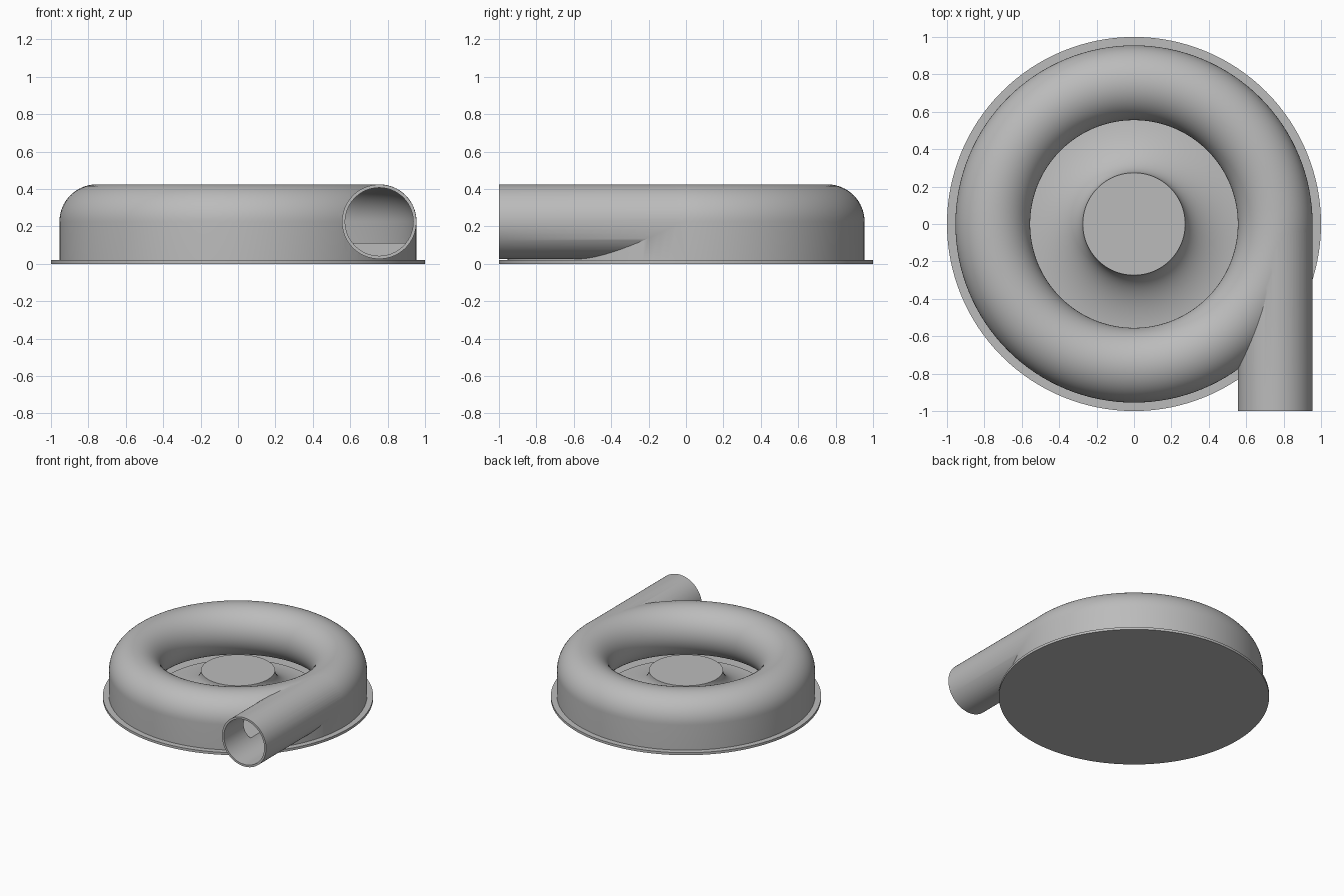
import bpy, math

if "Cube" in bpy.data.objects:
    bpy.data.objects.remove(bpy.data.objects["Cube"])

grey = bpy.data.materials.new("plain_grey")
grey.use_nodes = True
COLOUR = (0.5, 0.5, 0.5, 1)
grey.diffuse_color = COLOUR
grey.node_tree.nodes["Principled BSDF"].inputs["Base Color"].default_value = COLOUR

TUBE_R, TUBE_Z = 0.755, 0.225    # centre line of the scroll
SIDES = 128


def finish(ob):
    bpy.ops.object.select_all(action='DESELECT')
    ob.select_set(True)
    bpy.context.view_layer.objects.active = ob
    bpy.ops.object.shade_smooth_by_angle(angle=math.radians(30))


def lathe(name, profile, closed):
    """Spin (radius, height) points about z; open profiles start and end on the axis."""
    verts, rings = [], []
    for r, z in profile:
        n = SIDES if r > 0 else 1
        rings.append([len(verts) + i for i in range(n)])
        for i in range(n):
            a = math.tau * i / SIDES
            verts.append((r * math.cos(a), r * math.sin(a), z))
    faces = []
    pairs = list(zip(rings, rings[1:])) + ([(rings[-1], rings[0])] if closed else [])
    for p, q in pairs:
        for i in range(SIDES):
            j = (i + 1) % SIDES
            if len(p) == 1:
                faces.append((p[0], q[j], q[i]))
            elif len(q) == 1:
                faces.append((p[i], p[j], q[0]))
            else:
                faces.append((p[i], p[j], q[j], q[i]))
    mesh = bpy.data.meshes.new(name)
    mesh.from_pydata(verts, [], faces)
    mesh.materials.append(grey)
    ob = bpy.data.objects.new(name, mesh)
    bpy.context.collection.objects.link(ob)
    bpy.context.view_layer.objects.active = ob
    ob.select_set(True)
    bpy.ops.object.mode_set(mode='EDIT')
    bpy.ops.mesh.select_all(action='SELECT')
    bpy.ops.mesh.normals_make_consistent(inside=False)
    bpy.ops.object.mode_set(mode='OBJECT')
    ob.select_set(False)
    return ob


def pipe(name, radius, y0, y1):
    bpy.ops.mesh.primitive_cylinder_add(
        vertices=96, radius=radius, depth=y1 - y0,
        location=(TUBE_R, (y0 + y1) / 2, TUBE_Z), rotation=(math.pi / 2, 0, 0))
    ob = bpy.context.object
    ob.name = name
    ob.data.materials.append(grey)
    return ob


def combine(target, tool, operation):
    mod = target.modifiers.new(operation, 'BOOLEAN')
    mod.operation, mod.solver, mod.object = operation, 'EXACT', tool
    bpy.context.view_layer.objects.active = target
    bpy.ops.object.modifier_apply(modifier=mod.name)
    bpy.data.objects.remove(tool)


def arc(radius, start, end, steps):
    angles = [math.radians(start + (end - start) * i / steps) for i in range(steps + 1)]
    return [(TUBE_R + radius * math.cos(a), TUBE_Z + radius * math.sin(a)) for a in angles]


# Scroll casing: round inside, straight outer wall
casing = lathe("scroll_casing", arc(0.2, 0, 265, 48) + [(TUBE_R, 0.012), (0.955, 0.012)], True)
combine(casing, pipe("outlet_pipe", 0.199, -1, 0), 'UNION')

# Hollow channel and outlet bore
channel = lathe("channel", arc(0.186, 0, 218, 40) + [(0.941, TUBE_Z - 0.1145)], True)
combine(casing, channel, 'DIFFERENCE')
combine(casing, pipe("bore", 0.182, -1.1, 0.001), 'DIFFERENCE')
finish(casing)

# Round base plate
finish(lathe("base_plate", [(0, 0), (1, 0), (1, 0.02), (0, 0.02)], False))

# Flared centre hub with flat top
flare = []
for i in range(25):
    a = math.pi / 2 * i / 24
    flare.append((0.62 - 0.346 * math.cos(a), 0.228 - 0.2 * math.sin(a)))
finish(lathe("centre_hub", [(0, 0.228)] + flare + [(0.62, 0.01), (0, 0.01)], False))
